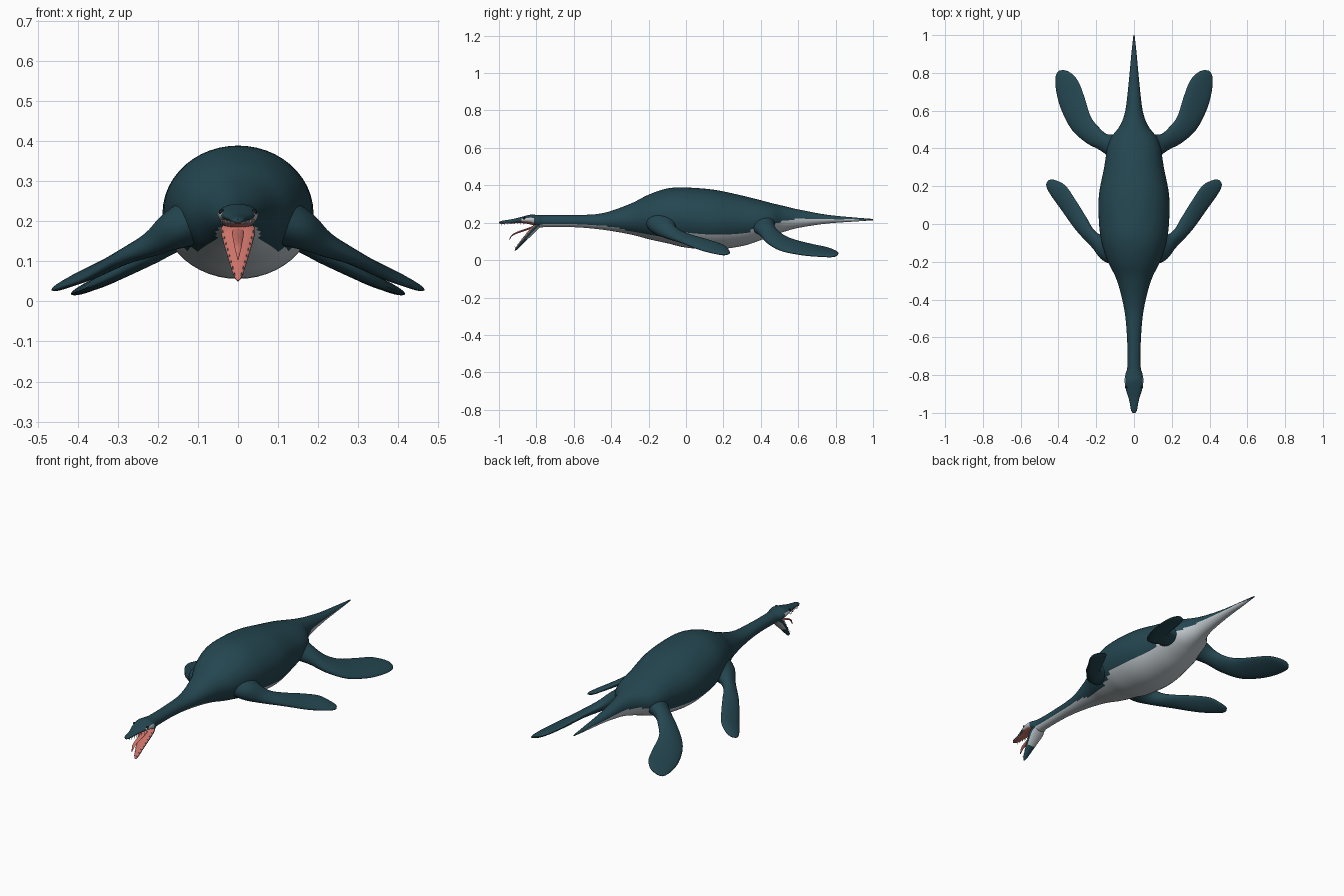
import bpy
import bmesh
from math import sin, cos, pi
from mathutils import Vector

cube = bpy.data.objects.get("Cube")
if cube:
    bpy.data.objects.remove(cube)


def material(name, colour):
    mat = bpy.data.materials.new(name)
    mat.use_nodes = True
    mat.diffuse_color = (*colour, 1)
    bsdf = mat.node_tree.nodes["Principled BSDF"]
    bsdf.inputs["Base Color"].default_value = (*colour, 1)
    bsdf.inputs["Roughness"].default_value = 0.7
    return mat


TEAL = material("deep teal skin", (.018, .062, .082))
PALE = material("pale belly", (.52, .57, .6))
PINK = material("pink mouth", (.6, .17, .14))
DARK = material("dark eye", (.01, .01, .012))


def smooth_rows(rows, steps):
    """Catmull-Rom interpolation of rows of numbers."""
    out = []
    last = len(rows) - 1
    for i in range(last):
        p0, p1, p2, p3 = (rows[min(max(i + k, 0), last)] for k in (-1, 0, 1, 2))
        for s in range(steps):
            t = s / steps
            out.append([b + t / 2 * (c - a + t * (2*a - 5*b + 4*c - d + t * (3*(b - c) + d - a)))
                        for a, b, c, d in zip(p0, p1, p2, p3)])
    return out + [list(rows[last])]


def finish(bm, name, mats, mirror=False, angle=1.0):
    bmesh.ops.recalc_face_normals(bm, faces=bm.faces)
    mesh = bpy.data.meshes.new(name)
    bm.to_mesh(mesh)
    bm.free()
    obj = bpy.data.objects.new(name, mesh)
    bpy.context.collection.objects.link(obj)
    for mat in mats:
        mesh.materials.append(mat)
    bpy.ops.object.select_all(action="DESELECT")
    obj.select_set(True)
    bpy.context.view_layer.objects.active = obj
    bpy.ops.object.shade_smooth_by_angle(angle=angle)
    if mirror:
        obj.modifiers.new("Mirror", "MIRROR")
    return obj


def loft(name, rows, shape, mats, rule=None, sides=24, steps=5, mirror=False):
    """Skin rings given by shape(row, angle); rule(row, angle) picks a material."""
    bm = bmesh.new()
    rows = smooth_rows(rows, steps)
    angles = [2 * pi * k / sides for k in range(sides)]
    rings = [[bm.verts.new(shape(row, a)) for a in angles] for row in rows]
    for row, ring, nxt in zip(rows, rings, rings[1:]):
        for k in range(sides):
            j = (k + 1) % sides
            face = bm.faces.new((ring[k], ring[j], nxt[j], nxt[k]))
            if rule:
                face.material_index = rule(row, angles[k] + pi / sides)
    bm.faces.new(rings[0])
    bm.faces.new(rings[-1])
    return finish(bm, name, mats, mirror)


# Body, neck, upper head and tail: y, half width, top, bottom, belly colour limit
body_rows = [
    (-1, .006, .204, .196, 2), (-.985, .016, .21, .194, 2), (-.93, .026, .219, .196, 2),
    (-.88, .042, .231, .198, 2), (-.83, .05, .243, .19, 2), (-.79, .044, .241, .175, .7),
    (-.75, .035, .24, .176, .5), (-.6, .037, .241, .176, .5), (-.45, .052, .25, .163, .55),
    (-.3, .09, .3, .138, .8), (-.2, .138, .35, .112, .8), (-.1, .17, .383, .09, .7),
    (0, .185, .388, .067, .5), (.15, .186, .376, .056, .45), (.3, .158, .345, .075, .45),
    (.4, .142, .32, .107, .4), (.46, .12, .304, .13, .3), (.52, .075, .29, .15, .15),
    (.6, .046, .271, .172, .05), (.75, .028, .243, .195, .05), (.9, .014, .228, .206, .05),
    (1, .003, .22, .213, 2),
]


def body_shape(row, a):
    y, w, top, bottom, _ = row
    return Vector((w * cos(a), y, (top + bottom) / 2 + (top - bottom) / 2 * sin(a)))


def body_rule(row, a):
    y, limit = row[0], row[4]
    if y < -.82 and sin(a) < -.5:
        return 2                               # roof of the mouth
    if -.885 < y < -.82 and -.5 < sin(a) < .35:
        return 1                               # cheek patch
    return 1 if sin(a) < -limit else 0


loft("body", body_rows, body_shape, [TEAL, PALE, PINK], body_rule, sides=48)


# Flat limbs: inner edge point, outer edge point, half thickness
def blade_shape(row, a):
    inner, outer, thick = Vector(row[0:3]), Vector(row[3:6]), row[6]
    chord = (outer - inner) / 2
    lift = Vector((.5, 0, 1)).normalized()
    return (inner + outer) / 2 + chord * cos(a) + lift * thick * sin(a)


front_flipper = [
    (.08, -.02, .21, .07, -.23, .22, .07), (.17, -.055, .175, .16, -.195, .175, .048),
    (.215, -.03, .15, .22, -.125, .135, .031), (.25, .03, .13, .305, -.035, .1, .021),
    (.305, .12, .107, .385, .075, .056, .016), (.36, .2, .08, .445, .16, .034, .013),
    (.41, .23, .052, .465, .205, .028, .009), (.44, .236, .04, .455, .23, .034, .002),
]
rear_flipper = [
    (.07, .48, .21, .07, .31, .2, .055), (.14, .475, .175, .17, .385, .15, .038),
    (.185, .51, .138, .25, .428, .1, .027), (.23, .57, .11, .33, .5, .055, .02),
    (.262, .67, .085, .387, .61, .03, .016), (.295, .755, .067, .413, .71, .02, .013),
    (.335, .8, .05, .414, .785, .018, .01), (.37, .815, .04, .395, .813, .028, .002),
]
loft("front_flippers", front_flipper, blade_shape, [TEAL], mirror=True)
loft("rear_flippers", rear_flipper, blade_shape, [TEAL], mirror=True)


# Lower jaw, hanging open: y, z, half width, half thickness
def jaw_shape(row, a):
    y, z, w, thick = row
    out = Vector((0, -.75, .66))               # towards the open mouth
    dip = .45 if sin(a) > 0 else 1             # shallow upper side
    return Vector((w * cos(a), y, z)) + out * thick * sin(a) * dip


def jaw_rule(row, a):
    if sin(a) > .3:
        return 2
    return 1 if sin(a) < -.6 and row[0] > -.86 else 0


jaw_rows = [(-.775, .2, .03, .012), (-.81, .178, .043, .022), (-.84, .145, .036, .02),
            (-.875, .105, .024, .015), (-.905, .067, .012, .01), (-.915, .052, .003, .003)]
loft("lower_jaw", jaw_rows, jaw_shape, [TEAL, PALE, PINK], jaw_rule)


# Tongue curling out of the mouth
def tongue_shape(row, a):
    y, z, w = row
    return Vector((w * cos(a), y, z + .005 * sin(a)))


tongue_rows = [(-.8, .185, .014), (-.85, .165, .014), (-.9, .148, .011),
               (-.93, .132, .008), (-.945, .108, .002)]
loft("tongue", tongue_rows, tongue_shape, [PINK], sides=12)


# Teeth along both jaws
def add_tooth(bm, base, tip, radius=.0028):
    axis = tip - base
    turn = axis.to_track_quat("Z", "Y").to_matrix().to_4x4()
    turn.translation = (base + tip) / 2
    bmesh.ops.create_cone(bm, cap_ends=True, segments=6, radius1=radius,
                          radius2=0, depth=axis.length, matrix=turn)


teeth = bmesh.new()
for i in range(8):
    t = i / 7
    low = Vector((.038, -.82, .17)).lerp(Vector((.009, -.908, .065)), t)
    add_tooth(teeth, low, low + Vector((0, -.009, .008)))
    high = Vector((.04, -.87, .204)).lerp(Vector((.012, -.985, .199)), t)
    add_tooth(teeth, high, high - Vector((0, 0, .014)))
finish(teeth, "teeth", [PALE], mirror=True, angle=.5)

# Eyes
eyes = bmesh.new()
bmesh.ops.create_uvsphere(eyes, u_segments=16, v_segments=10, radius=.007)
bmesh.ops.translate(eyes, verts=eyes.verts, vec=(.041, -.865, .223))
finish(eyes, "eyes", [DARK], mirror=True)
